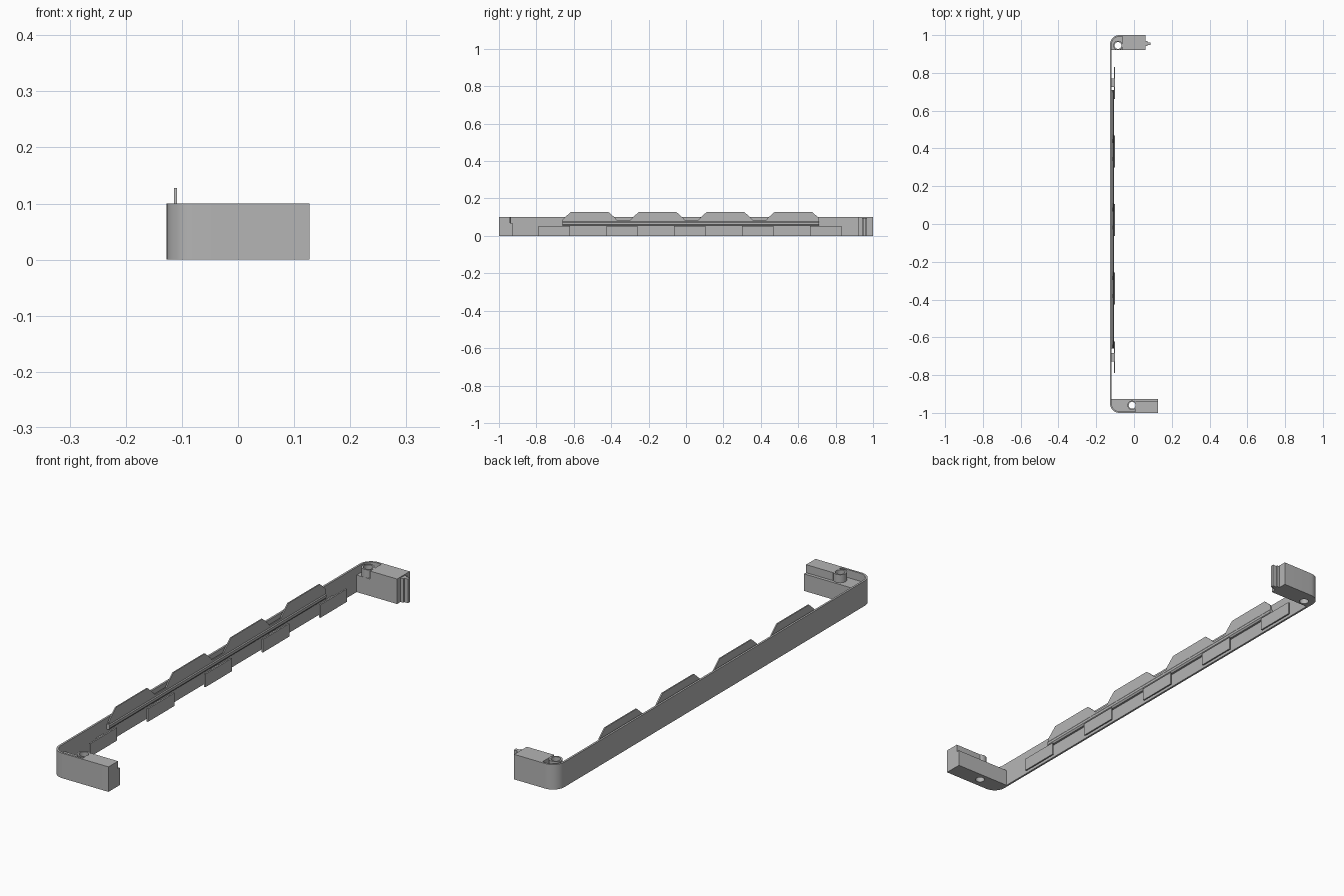
import bpy, bmesh
from math import cos, sin, pi
from mathutils import Vector

cube = bpy.data.objects.get("Cube")
if cube:
    bpy.data.objects.remove(cube, do_unlink=True)

GREY = (0.46, 0.46, 0.46, 1)
mat = bpy.data.materials.new("plain grey")
mat.use_nodes = True
mat.diffuse_color = GREY
mat.node_tree.nodes["Principled BSDF"].inputs["Base Color"].default_value = GREY

LEFT, WALL, RADIUS, HEIGHT, LEDGE = -0.127, 0.008, 0.05, 0.1, 0.068


def prism(name, outline, start, depth):
    """Extrude a closed 3D outline along the depth vector."""
    bm = bmesh.new()
    face = bm.faces.new([bm.verts.new(p) for p in outline])
    new = bmesh.ops.extrude_face_region(bm, geom=[face])["geom"]
    verts = [v for v in new if isinstance(v, bmesh.types.BMVert)]
    bmesh.ops.translate(bm, verts=verts, vec=depth)
    bmesh.ops.translate(bm, verts=bm.verts, vec=start)
    bmesh.ops.recalc_face_normals(bm, faces=bm.faces)
    mesh = bpy.data.meshes.new(name)
    bm.to_mesh(mesh)
    bm.free()
    mesh.materials.append(mat)
    obj = bpy.data.objects.new(name, mesh)
    bpy.context.collection.objects.link(obj)
    return obj


def slab(name, outline, z0, z1):
    return prism(name, [(x, y, 0) for x, y in outline], (0, 0, z0), (0, 0, z1 - z0))


def box(name, x0, x1, y0, y1, z0, z1):
    return slab(name, [(x0, y0), (x1, y0), (x1, y1), (x0, y1)], z0, z1)


def side_plate(name, profile, x0, x1):
    return prism(name, [(0, y, z) for y, z in profile], (x0, 0, 0), (x1 - x0, 0, 0))


def arc(x, y, r, a0, a1, n=10):
    return [(x + r * cos(a0 + (a1 - a0) * i / n), y + r * sin(a0 + (a1 - a0) * i / n))
            for i in range(n + 1)]


def circle(x, y, r):
    return arc(x, y, r, 0, 2 * pi, 32)[:-1]


def smooth(obj):
    for o in bpy.context.selected_objects:
        o.select_set(False)
    obj.select_set(True)
    bpy.context.view_layer.objects.active = obj
    bpy.ops.object.shade_smooth_by_angle()


def drill(obj, cutter):
    mod = obj.modifiers.new("screw hole", "BOOLEAN")
    mod.operation = "DIFFERENCE"
    mod.solver = "EXACT"
    mod.object = cutter


# Thin wall wrapping the long side and both rounded ends
cx, cy = LEFT + RADIUS, 1 - RADIUS
inner = RADIUS - WALL
FRONT_END, BACK_END = 0.127, 0.06
outline = ([(BACK_END, 1)] + arc(cx, cy, RADIUS, pi / 2, pi)
           + arc(cx, -cy, RADIUS, pi, 1.5 * pi) + [(FRONT_END, -1), (FRONT_END, -1 + WALL)]
           + arc(cx, -cy, inner, 1.5 * pi, pi) + arc(cx, cy, inner, pi, pi / 2)
           + [(BACK_END, 1 - WALL)])
smooth(slab("outer_wall", outline, 0, HEIGHT))

# End blocks: low floor with rounded corner, raised block, screw boss with through hole
for name, sign, end, depth, hole, block in (
        ("front", -1, FRONT_END, 0.927, (-0.01, -0.96), (0.008, -0.998, -0.94)),
        ("back", 1, BACK_END, 0.92, (-0.085, 0.945), (-0.06, 0.92, 0.998))):
    corner = [(x, sign * y) for x, y in arc(cx, cy, RADIUS - 0.003, pi / 2, pi)]
    floor = slab(name + "_floor",
                 [(end, sign * 0.997)] + corner
                 + [(LEFT + 0.003, sign * depth), (end, sign * depth)], 0, LEDGE)
    raised = box(name + "_raised_block", block[0], end, block[1], block[2], 0.05, HEIGHT)
    boss = slab(name + "_screw_boss", circle(*hole, 0.025), 0.04, HEIGHT)
    cutter = slab(name + "_hole_cutter", circle(*hole, 0.018), -0.05, 0.2)
    cutter.hide_render = True
    cutter.hide_viewport = True
    cutter.display_type = "WIRE"
    for part in (floor, raised, boss):
        drill(part, cutter)
    smooth(boss)

# T-shaped tongue on the back block
box("tongue_neck", 0.055, 0.088, 0.948, 0.962, 0, HEIGHT - 0.004)
box("tongue_head", 0.06, 0.072, 0.942, 0.968, 0, HEIGHT - 0.004)

# Rail along the inside of the wall, chamfered beneath
rail = [(LEFT + 0.006, 0.055), (-0.111, 0.055), (-0.106, 0.062),
        (-0.106, 0.072), (-0.109, 0.076), (LEFT + 0.006, 0.076)]
prism("rail", [(x, 0, z) for x, z in rail], (0, -0.66, 0), (0, 1.37, 0))

# Upright strip with four tapered tabs
PITCH = 0.363
profile = [(0.71, 0.066), (-0.66, 0.066)]
for i in range(4):
    y = -0.515 + i * PITCH
    profile += [(y - 0.145, 0.085), (y - 0.135, 0.097), (y - 0.1, 0.128),
                (y + 0.1, 0.128), (y + 0.135, 0.097), (y + 0.145, 0.085)]
profile[-1] = (0.71, 0.085)
side_plate("tab_strip", profile, -0.114, -0.109)

# Five low clip plates held off the wall by small bridges
for i in range(5):
    y = -0.705 + i * PITCH
    box(f"clip_plate_{i + 1}", -0.106, -0.1, y - 0.084, y + 0.084, 0, 0.052)
    box(f"clip_bridge_{i + 1}", LEFT + 0.006, -0.104, y - 0.022, y + 0.022, 0.03, 0.045)
